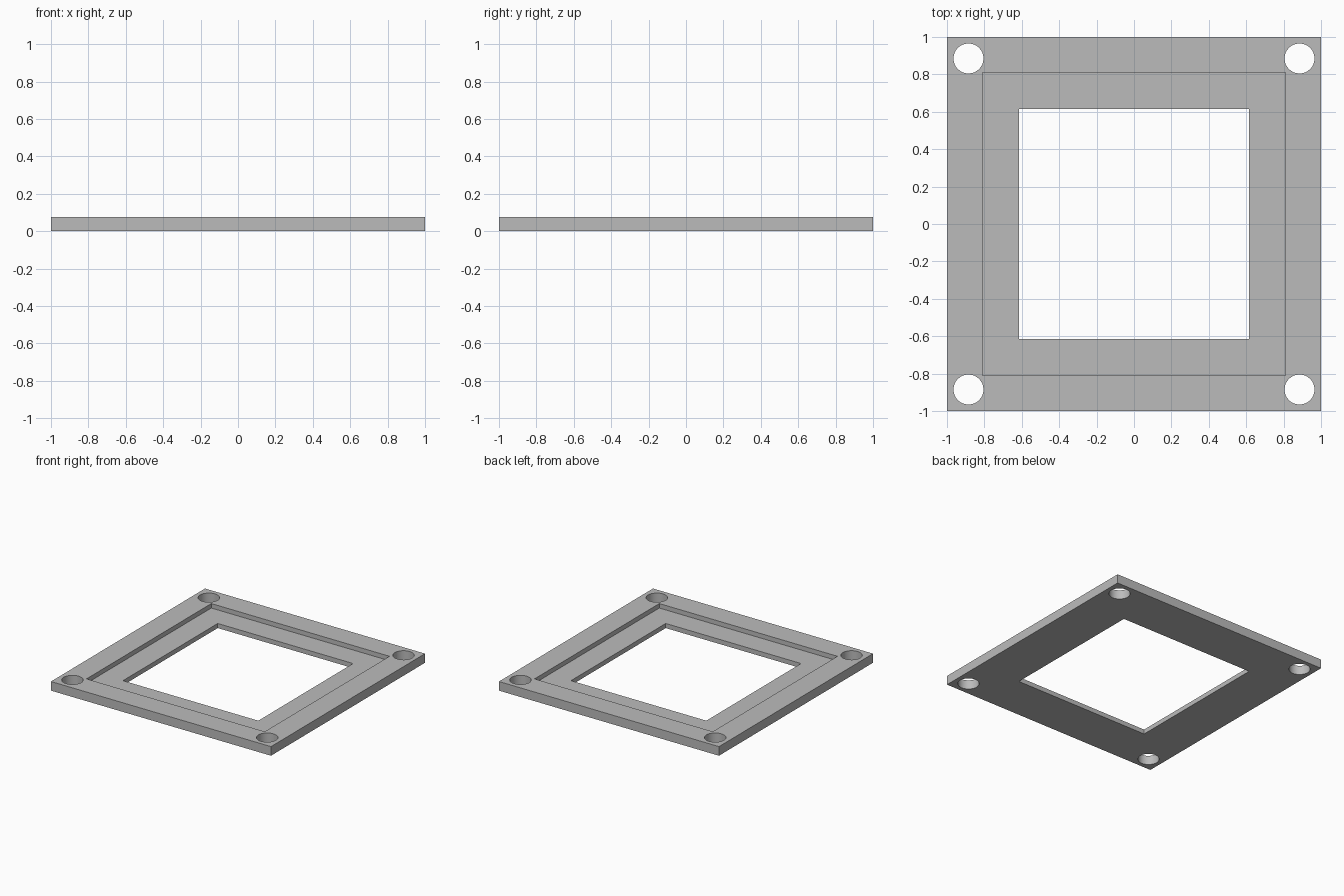
import bpy
import math

if "Cube" in bpy.data.objects:
    bpy.data.objects.remove(bpy.data.objects["Cube"], do_unlink=True)

HEIGHT = 0.075
LEDGE = 0.038      # height of the recessed ledge
HOLE_POS = 0.885
HOLE_RADIUS = 0.08

grey = bpy.data.materials.new("plain grey")
grey.use_nodes = True
colour = (0.5, 0.5, 0.5, 1)
grey.diffuse_color = colour
grey.node_tree.nodes["Principled BSDF"].inputs["Base Color"].default_value = colour


def square_block(name, half, bottom, top):
    bpy.ops.mesh.primitive_cube_add(size=1, location=(0, 0, (bottom + top) / 2))
    block = bpy.context.object
    block.name = name
    block.scale = (2 * half, 2 * half, top - bottom)
    bpy.ops.object.transform_apply(location=True, rotation=False, scale=True)
    block.data.materials.append(grey)
    return block


# Square plate
frame = square_block("frame_plate", 1, 0, HEIGHT)

# Cutters: central window, stepped recess and corner screw holes
cutters = [
    square_block("window_cutter", 0.615, -0.1, 0.2),
    square_block("recess_cutter", 0.81, LEDGE, 0.2),
]
for sx in (-1, 1):
    for sy in (-1, 1):
        bpy.ops.mesh.primitive_cylinder_add(
            vertices=64, radius=HOLE_RADIUS, depth=0.4,
            location=(sx * HOLE_POS, sy * HOLE_POS, 0))
        hole = bpy.context.object
        hole.name = "screw_hole_cutter"
        hole.data.materials.append(grey)
        cutters.append(hole)

# Cut the plate, then discard the cutters
bpy.ops.object.select_all(action="DESELECT")
frame.select_set(True)
bpy.context.view_layer.objects.active = frame
for cutter in cutters:
    cutter.hide_render = True
    cut = frame.modifiers.new("cut", "BOOLEAN")
    cut.operation = "DIFFERENCE"
    cut.solver = "EXACT"
    cut.object = cutter
    bpy.ops.object.modifier_apply(modifier=cut.name)
    bpy.data.objects.remove(cutter, do_unlink=True)

# Smooth hole walls, crisp edges
bpy.ops.object.shade_smooth_by_angle(angle=math.radians(30))
